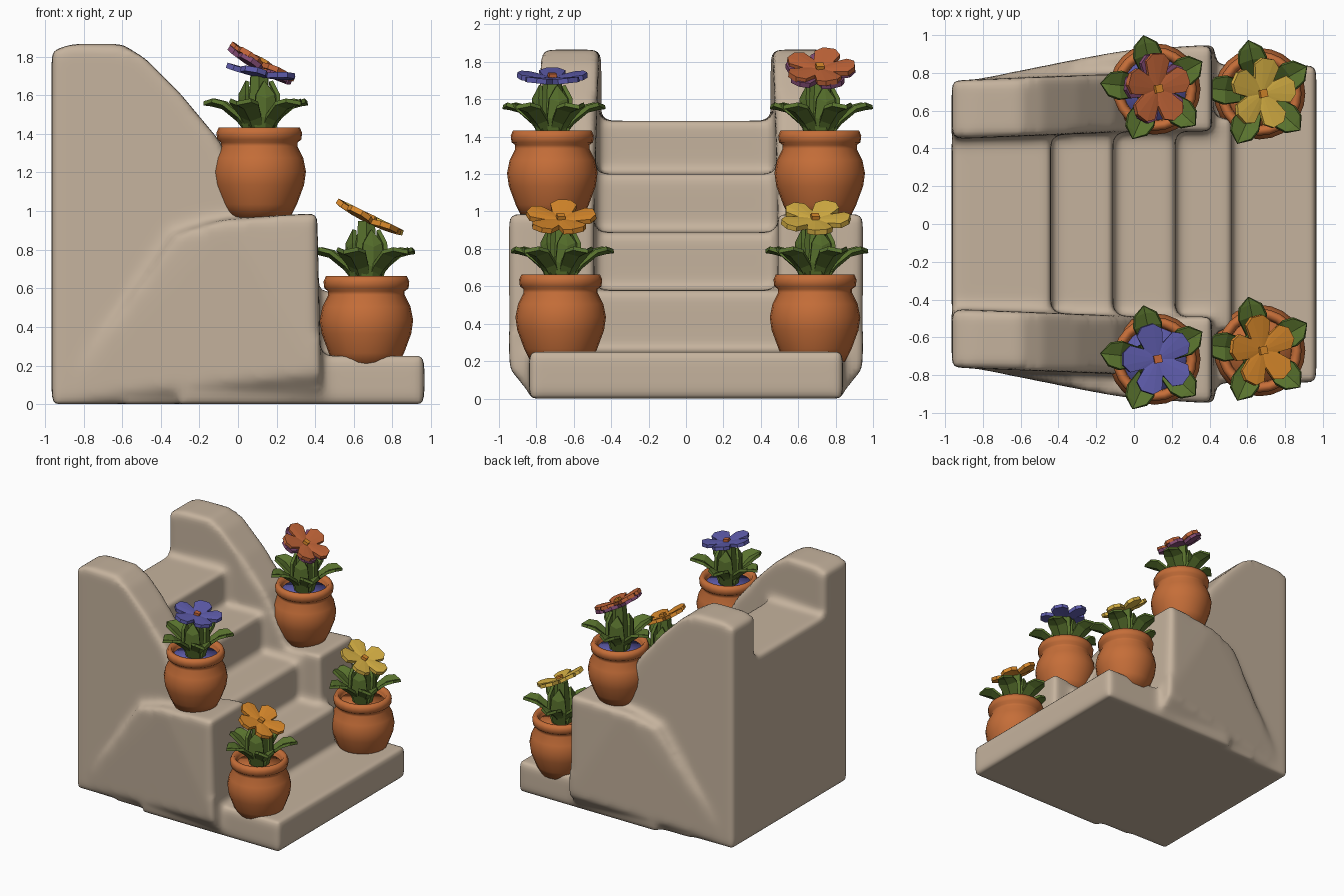
import bpy, bmesh, math
from mathutils import Matrix, Vector

if "Cube" in bpy.data.objects:
    bpy.data.objects.remove(bpy.data.objects["Cube"])


def material(name, r, g, b):
    m = bpy.data.materials.new(name)
    m.diffuse_color = (r, g, b, 1)
    m.use_nodes = True
    m.node_tree.nodes["Principled BSDF"].inputs["Base Color"].default_value = m.diffuse_color
    return m


STONE = material("stone", 0.56, 0.45, 0.34)
CLAY = material("terracotta", 0.56, 0.155, 0.04)
GREEN = material("leaf green", 0.10, 0.17, 0.027)
BLUE = material("petal blue", 0.115, 0.11, 0.42)
RUST = material("petal rust", 0.54, 0.13, 0.04)
AMBER = material("petal amber", 0.72, 0.26, 0.025)
YELLOW = material("petal yellow", 0.70, 0.45, 0.06)
MAUVE = material("petal mauve", 0.22, 0.07, 0.17)


def finish(name, bm, mat, loc=(0, 0, 0), smooth=False):
    bmesh.ops.recalc_face_normals(bm, faces=bm.faces)
    me = bpy.data.meshes.new(name)
    bm.to_mesh(me)
    bm.free()
    me.materials.append(mat)
    for p in me.polygons:
        p.use_smooth = smooth
    ob = bpy.data.objects.new(name, me)
    ob.location = loc
    bpy.context.collection.objects.link(ob)
    return ob


def prism(bm, profile, y0, y1, flare=0.0):
    """Extrude an x,z profile from y0 to y1, drifting outward along x."""
    rings = [[bm.verts.new((x, y + flare * (x + 0.96), z)) for x, z in profile]
             for y in (y0, y1)]
    bm.faces.new(rings[0])
    bm.faces.new(rings[1])
    n = len(profile)
    for i in range(n):
        j = (i + 1) % n
        bm.faces.new((rings[0][i], rings[0][j], rings[1][j], rings[1][i]))


# Stone staircase: steps, side walls and plinths fused into one soft body
bm = bmesh.new()
steps = [(-0.965, 0), (-0.965, 1.485)]
edges = [-0.44, -0.11, 0.22, 0.52]
tops = [1.485, 1.2, 0.89, 0.58]
for i, (x, z) in enumerate(zip(edges, tops)):
    steps += [(x, z), (x, tops[i + 1] if i < 3 else 0)]
prism(bm, steps, -0.56, 0.56)
prism(bm, [(-0.3, 0), (-0.3, 0.25), (0.965, 0.25), (0.965, 0)], -0.84, 0.84)

wall = [(-0.965, 0), (-0.965, 1.83), (-0.86, 1.865), (-0.6, 1.865), (-0.48, 1.79),
        (-0.3, 1.61), (-0.1, 1.37), (0.02, 1.15), (0.12, 0.9), (0.12, 0)]
plinth = [(0.43, 0.95, 0.16), (0.41, 0.95, 0.99), (-0.05, 0.92, 0.96),
          (-0.32, 0.87, 0.88), (-0.45, 0.82, 0.65), (-0.92, 0.75, 0.03),
          (0.43, 0.83, 0.02), (0.43, 0.49, 0), (0.41, 0.49, 0.99),
          (-0.4, 0.49, 0.9), (-0.9, 0.49, 0)]
for s in (-1, 1):
    prism(bm, wall, s * 0.45, s * 0.76, s * 0.04)
    pts = [bm.verts.new((x, s * y, z)) for x, y, z in plinth]
    bmesh.ops.convex_hull(bm, input=pts)
stairs = finish("stone_staircase", bm, STONE, smooth=True)
rm = stairs.modifiers.new("fuse", 'REMESH')
rm.mode = 'VOXEL'
rm.voxel_size = 0.025
rm.use_smooth_shade = True
sm = stairs.modifiers.new("soften", 'SMOOTH')
sm.factor = 0.5
sm.iterations = 9


def lathe(name, profile, mat, loc, n=24):
    bm = bmesh.new()
    rings = [[bm.verts.new((r * math.cos(math.tau * i / n), r * math.sin(math.tau * i / n), z))
              for i in range(n)] for r, z in profile]
    for a, b in zip(rings, rings[1:]):
        for i in range(n):
            j = (i + 1) % n
            bm.faces.new((a[i], a[j], b[j], b[i]))
    bm.faces.new(rings[0])
    bm.faces.new(rings[-1])
    return finish(name, bm, mat, loc, True)


def leaf(bm, path, angle):
    """Creased leaf along (radius, height, half width) points, ending in a tip."""
    rot = Matrix.Rotation(angle, 3, 'Z')
    rows = []
    for r, z, w in path[:-1]:
        rows.append([bm.verts.new(rot @ Vector(p)) for p in
                     ((r, -w, z), (r + 0.01, 0, z - 0.02), (r, w, z))])
    for a, b in zip(rows, rows[1:]):
        for k in (0, 1):
            bm.faces.new((a[k], a[k + 1], b[k + 1], b[k]))
    tip = bm.verts.new(rot @ Vector((path[-1][0], 0, path[-1][1])))
    for k in (0, 1):
        bm.faces.new((rows[-1][k], rows[-1][k + 1], tip))


def flower(name, mat, loc, tilt, turn):
    bm = bmesh.new()
    mid = bm.verts.new((0, 0, -0.015))
    ring = []
    for p in range(5):
        for da, r, z in ((-36, 0.09, -0.01), (-25, 0.165, 0), (-10, 0.19, 0.008),
                         (10, 0.19, 0.008), (25, 0.165, 0)):
            a = math.radians(p * 72 + da + turn)
            ring.append(bm.verts.new((r * math.cos(a), r * math.sin(a), z)))
    for i in range(25):
        bm.faces.new((mid, ring[i], ring[(i + 1) % 25]))
    ob = finish(name, bm, mat, loc)
    ob.rotation_euler = (0, math.radians(tilt), 0)
    so = ob.modifiers.new("thickness", 'SOLIDIFY')
    so.thickness = 0.028
    so.offset = 0
    return ob


POT = [(0.16, 0), (0.195, 0.07), (0.232, 0.17), (0.242, 0.24), (0.228, 0.31),
       (0.198, 0.37), (0.198, 0.39), (0.218, 0.405), (0.222, 0.44), (0.21, 0.468),
       (0.185, 0.468), (0.17, 0.44), (0.165, 0.40)]
OUTER = [(0.02, -0.04, 0.03), (0.10, 0.06, 0.055), (0.18, 0.125, 0.075),
         (0.24, 0.14, 0.06), (0.29, 0.125, 0)]
UPRIGHT = [(0.05, -0.05, 0.045), (0.085, 0.07, 0.06), (0.085, 0.17, 0.05), (0.065, 0.24, 0)]


def potted_plant(tag, x, y, z, petal, centre, lift, tilt, turn, soil):
    lathe(tag + "_pot", POT, CLAY, (x, y, z))
    lathe(tag + "_soil", [(0.172, 0.39), (0.172, 0.415)], soil, (x, y, z))
    rim = z + 0.468
    # Leaves around the stem
    bm = bmesh.new()
    for k in range(5):
        leaf(bm, OUTER, math.radians(30 + 72 * k))
    for k in range(4):
        leaf(bm, UPRIGHT, math.radians(20 + 90 * k))
    ob = finish(tag + "_leaves", bm, GREEN, (x, y, rim))
    so = ob.modifiers.new("thickness", 'SOLIDIFY')
    so.thickness = 0.022
    so.offset = 0
    # Stem
    bm = bmesh.new()
    bmesh.ops.create_cone(bm, cap_ends=True, segments=6, radius1=0.075, radius2=0.05,
                          depth=lift + 0.05)
    finish(tag + "_stem", bm, GREEN, (x, y, rim + (lift - 0.06) / 2 - 0.01))
    # Flower head and its centre
    top = (x + 0.015, y, rim + lift)
    flower(tag + "_flower", petal, top, tilt, turn)
    if petal is RUST:
        flower(tag + "_under_petals", MAUVE, (top[0] - 0.01, y, top[2] - 0.02), tilt, turn + 8)
    bm = bmesh.new()
    bmesh.ops.create_cube(bm, size=0.042)
    ob = finish(tag + "_flower_centre", bm, centre, top)
    ob.rotation_euler = (0, math.radians(tilt), 0.2)


potted_plant("upper_front", 0.11, -0.715, 0.965, BLUE, RUST, 0.285, 9, 36, BLUE)
potted_plant("upper_back", 0.11, 0.715, 0.965, RUST, AMBER, 0.335, 29, 20, BLUE)
potted_plant("lower_front", 0.665, -0.67, 0.195, AMBER, AMBER, 0.30, 26, 30, CLAY)
potted_plant("lower_back", 0.665, 0.69, 0.195, YELLOW, AMBER, 0.30, 26, 10, CLAY)
